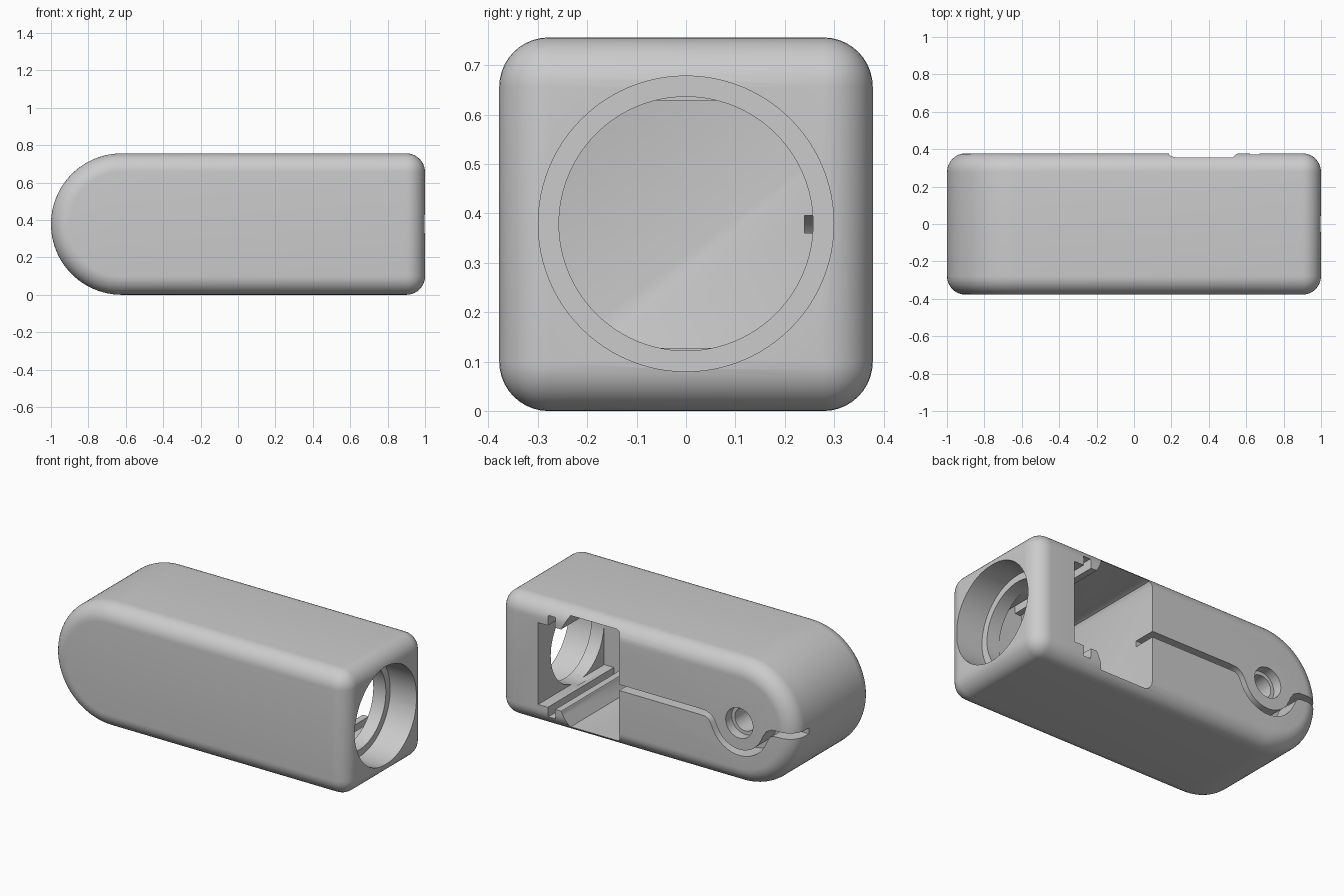
import bpy, bmesh, math
from mathutils import Matrix

if "Cube" in bpy.data.objects:
    bpy.data.objects.remove(bpy.data.objects["Cube"])

R = 0.378          # half height and half depth of the body


def finish(name, bm):
    bmesh.ops.recalc_face_normals(bm, faces=bm.faces)
    me = bpy.data.meshes.new(name)
    bm.to_mesh(me)
    bm.free()
    ob = bpy.data.objects.new(name, me)
    bpy.context.collection.objects.link(ob)
    return ob


def prism(pts, y0, y1):
    """Extrude an xz outline between two y values."""
    bm = bmesh.new()
    face = bm.faces.new([bm.verts.new((x, y0, z)) for x, z in pts])
    ext = bmesh.ops.extrude_face_region(bm, geom=[face])["geom"]
    bmesh.ops.translate(bm, vec=(0, y1 - y0, 0),
                        verts=[v for v in ext if isinstance(v, bmesh.types.BMVert)])
    bmesh.ops.recalc_face_normals(bm, faces=bm.faces)
    return bm


def circle(cx, cz, r, n=48):
    return [(cx + r * math.cos(2 * math.pi * i / n),
             cz + r * math.sin(2 * math.pi * i / n)) for i in range(n)]


def mirrored(half):
    """Close a half outline (x, height from mid plane) about the mid plane."""
    return [(x, R + h) for x, h in half] + [(x, R - h) for x, h in reversed(half)]


def bore(r, x0, x1):
    bm = bmesh.new()
    m = Matrix.Translation(((x0 + x1) / 2, 0, R + 0.001)) @ Matrix.Rotation(math.pi / 2, 4, 'Y')
    bmesh.ops.create_cone(bm, cap_ends=True, segments=96, radius1=r, radius2=r,
                          depth=x1 - x0, matrix=m)
    return bm


def strip(path, w):
    """Outline of a band of width w along a path."""
    left, right = [], []
    for i, (x, z) in enumerate(path):
        a, b = path[max(i - 1, 0)], path[min(i + 1, len(path) - 1)]
        dx, dz = b[0] - a[0], b[1] - a[1]
        k = w / 2 / math.hypot(dx, dz)
        left.append((x - dz * k, z + dx * k))
        right.append((x + dz * k, z - dx * k))
    return left + right[::-1]


# Body: half-round end, square end, all rims rounded
outline = [(1, 0), (1, 2 * R)]
outline += [(-1 + R + R * math.cos(math.radians(a)), R + R * math.sin(math.radians(a)))
            for a in [90 + 180 * i / 48 for i in range(49)]]
bm = prism(outline, -R, R)
sharp = [e for e in bm.edges if e.calc_face_angle(0) > math.radians(30)]
bmesh.ops.bevel(bm, geom=sharp, offset=0.1, offset_type='OFFSET', segments=10,
                profile=0.5, affect='EDGES', clamp_overlap=False)
body = finish("housing_body", bm)

# Back pocket with a slide-in slot near the square end
pocket = [(0.187, 0.31), (0.197, 0.332), (0.22, 0.34), (0.53, 0.34), (0.58, 0.25),
          (0.62, 0.25), (0.62, 0.31), (0.67, 0.31), (0.67, 0.25), (0.735, 0.25)]
deep = pocket[:4] + [(0.575, 0.259)]

# Wire channel dipping round the button hole
hx, hr = -0.625, 0.18
bend = [(0.225, -0.002), (0.195, -0.018), (0.178, -0.043)]
channel = [(0.3, R), (-0.36, R)] + [(hx + x, R + z) for x, z in bend]
channel += [(hx + hr * math.cos(math.radians(a)), R + hr * math.sin(math.radians(a)))
            for a in range(-25, -156, -10)]
channel += [(hx - x, R + z) for x, z in reversed(bend)] + [(-0.9, R), (-1.1, R)]

cutters = {
    "pocket_cutter": prism(mirrored(pocket), -0.26, 0.6),
    "deep_pocket_cutter": prism(mirrored(deep), -0.335, 0.5),
    "outer_bore_cutter": bore(0.299, 0.82, 1.1),
    "inner_bore_cutter": bore(0.257, 0.7, 0.9),
    "channel_cutter": prism(strip(channel, 0.036), 0.24, 0.55),
    "button_hole_cutter": prism(circle(hx, R, 0.092), 0.32, 0.6),
    "button_shaft_cutter": prism(circle(hx, R, 0.07), 0.0, 0.5),
}

bpy.context.view_layer.objects.active = body
body.select_set(True)
for name, cbm in cutters.items():
    cutter = finish(name, cbm)
    cutter.hide_render = True
    mod = body.modifiers.new(name, 'BOOLEAN')
    mod.operation = 'DIFFERENCE'
    mod.solver = 'EXACT'
    mod.object = cutter
    bpy.ops.object.modifier_apply(modifier=mod.name)
    bpy.data.objects.remove(cutter)

bpy.ops.object.shade_smooth_by_angle(angle=math.radians(30))
